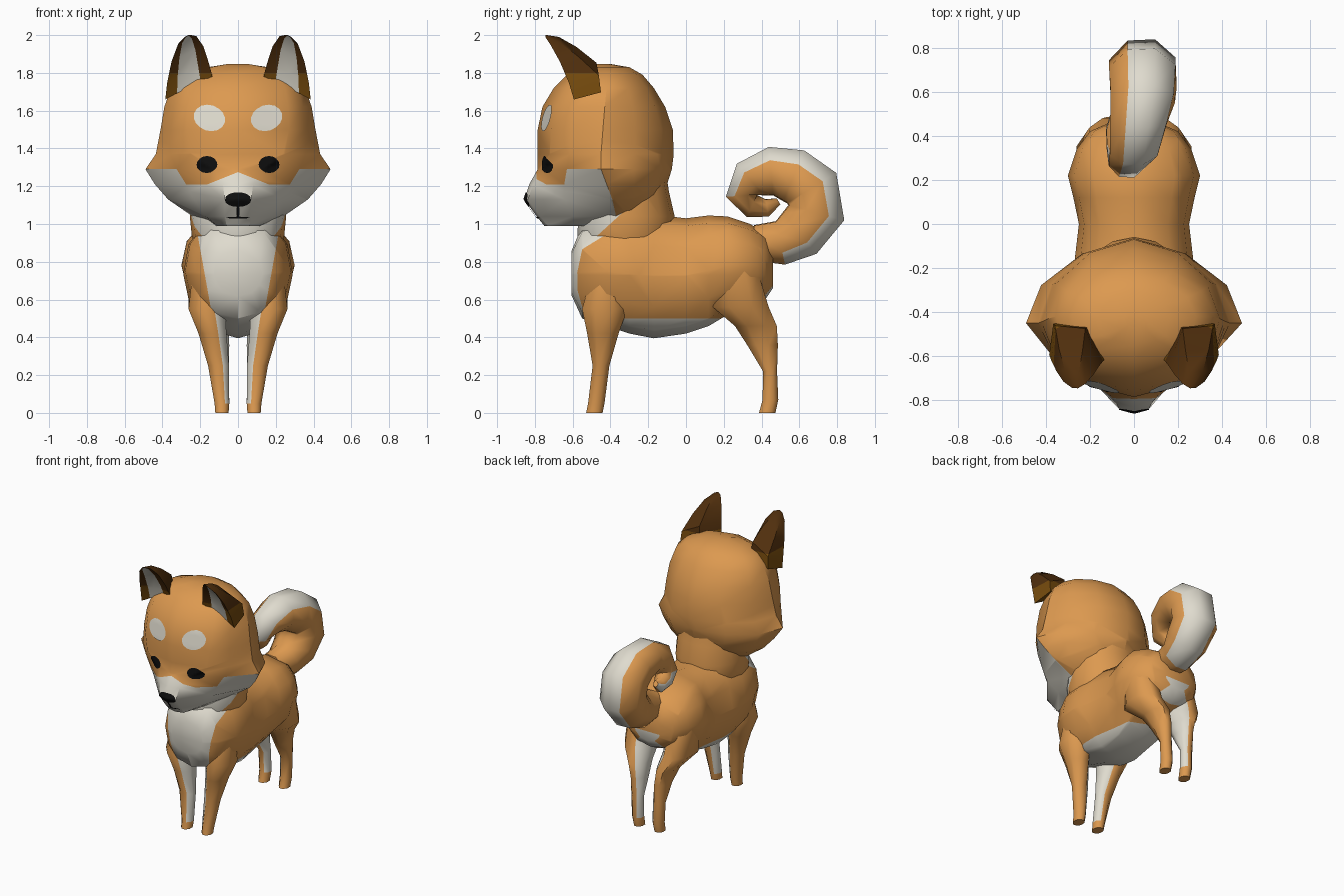
import bpy, bmesh, math
from mathutils import Vector
from mathutils.bvhtree import BVHTree

if "Cube" in bpy.data.objects:
    bpy.data.objects.remove(bpy.data.objects["Cube"])


def material(name, r, g, b):
    m = bpy.data.materials.new(name)
    m.use_nodes = True
    m.diffuse_color = (r, g, b, 1)
    m.node_tree.nodes["Principled BSDF"].inputs["Base Color"].default_value = (r, g, b, 1)
    return m


FUR = material("orange fur", 0.72, 0.32, 0.08)
CREAM = material("cream fur", 0.74, 0.71, 0.62)
BROWN = material("brown ear", 0.18, 0.07, 0.004)
DARK = material("dark brown ear tip", 0.08, 0.028, 0.004)
BLACK = material("black", 0.005, 0.005, 0.005)


def finish(name, bm, mats, angle=60):
    me = bpy.data.meshes.new(name)
    bm.to_mesh(me)
    bm.free()
    ob = bpy.data.objects.new(name, me)
    bpy.context.collection.objects.link(ob)
    for m in mats:
        me.materials.append(m)
    bpy.ops.object.select_all(action="DESELECT")
    ob.select_set(True)
    bpy.context.view_layer.objects.active = ob
    bpy.ops.object.shade_smooth_by_angle(angle=math.radians(angle))
    return ob


def loft(name, rings, mats, rule, cuts=(), angle=60):
    """Skin closed rings; rule(centre, normal, column) picks the colour slot."""
    bm = bmesh.new()
    rows = [[bm.verts.new(p) for p in ring] for ring in rings]
    n = len(rows[0])
    for a, b in zip(rows, rows[1:]):
        for j in range(n):
            k = (j + 1) % n
            bm.faces.new((a[j], a[k], b[k], b[j])).material_index = j
    for cap in (rows[0], rows[-1]):
        bm.faces.new(cap).material_index = n
    bmesh.ops.recalc_face_normals(bm, faces=bm.faces)
    for co, no in cuts:
        geom = bm.verts[:] + bm.edges[:] + bm.faces[:]
        bmesh.ops.bisect_plane(bm, geom=geom, plane_co=co, plane_no=no)
    bm.normal_update()
    for f in bm.faces:
        f.material_index = rule(f.calc_center_median(), f.normal, f.material_index)
    return finish(name, bm, mats, angle)


def circle(n, shift=0.0):
    return [(math.cos(a), math.sin(a)) for a in
            (2 * math.pi * i / n + math.radians(shift) for i in range(n))]


def upright(rows, side=1, n=8):
    """Horizontal oval rings from rows of (z, y, x, y radius, x radius)."""
    return [[(side * (x + rx * c), y + ry * s, z) for c, s in circle(n, 22.5)]
            for z, y, x, ry, rx in rows]


# Body: oval sections (y, top, bottom, half width), squarer above the middle
BODY = [(-0.605, 0.86, 0.62, 0.13), (-0.55, 0.99, 0.5, 0.22), (-0.42, 1.04, 0.46, 0.28),
        (-0.3, 1.05, 0.42, 0.29), (-0.17, 1.05, 0.395, 0.27), (0, 1.03, 0.42, 0.25),
        (0.12, 1.045, 0.46, 0.275), (0.22, 1.04, 0.52, 0.3), (0.34, 1.0, 0.56, 0.26),
        (0.42, 0.95, 0.6, 0.2), (0.46, 0.86, 0.66, 0.11)]
body_rings = [[(w * math.copysign(abs(c) ** (0.7 if s > 0.1 else 0.85), c), y,
                (t + b) / 2 + (t - b) / 2 * s) for c, s in circle(12)] for y, t, b, w in BODY]


def body_rule(c, n, j):
    chest = c.y < -0.35 and abs(c.x) < 0.215 - 0.18 * (0.95 - c.z) and n.y < -0.15
    belly = c.z < 0.5 and c.y < 0.2
    rump = c.y > 0.38 and c.z < 0.73 and abs(c.x) < 0.1
    return int(chest or belly or rump)


loft("body", body_rings, [FUR, CREAM], body_rule,
     [((0.215, 0, 0.95), (1, 0, -0.18)), ((-0.215, 0, 0.95), (1, 0, 0.18)),
      ((0, 0, 0.5), (0, 0, 1)), ((0, 0.38, 0), (0, 1, 0)), ((0, 0, 0.73), (0, 0, 1))])

# Neck with cream throat
NECK = [(0.75, -0.32, 0, 0.19, 0.18), (0.94, -0.32, 0, 0.255, 0.245),
        (1.04, -0.315, 0, 0.255, 0.255), (1.17, -0.32, 0, 0.23, 0.25), (1.3, -0.33, 0, 0.22, 0.25)]
throat = lambda c, n, j: int(c.y < -0.38 - 1.1 * (1.02 - c.z))
loft("neck", upright(NECK, n=16), [FUR, CREAM], throat, [((0, -0.38, 1.02), (0, 1, -1.1))])

# Legs with cream inner sides
FRONT = [(0, -0.485, 0.085, 0.047, 0.038), (0.05, -0.475, 0.085, 0.047, 0.042),
         (0.25, -0.45, 0.103, 0.048, 0.06), (0.42, -0.44, 0.135, 0.09, 0.08),
         (0.55, -0.43, 0.165, 0.13, 0.105), (0.72, -0.41, 0.16, 0.1, 0.09)]
HIND = [(0, 0.43, 0.085, 0.047, 0.038), (0.07, 0.447, 0.085, 0.045, 0.042),
        (0.22, 0.445, 0.09, 0.04, 0.045), (0.36, 0.405, 0.097, 0.088, 0.055),
        (0.46, 0.37, 0.115, 0.12, 0.07), (0.56, 0.29, 0.16, 0.16, 0.11),
        (0.75, 0.26, 0.17, 0.13, 0.1)]
for side, word in ((1, "left"), (-1, "right")):
    inner = lambda c, n, j: int(n.x * side < -0.6 and c.z > 0.05)
    loft(f"{word}_front_leg", upright(FRONT, side), [FUR, CREAM], inner)
    loft(f"{word}_hind_leg", upright(HIND, side), [FUR, CREAM], inner)

# Head: levels (z, front y, face half width, cheek x, cheek y, back y)
HEAD = [(0.99, -0.75, 0.06, 0.13, -0.37, -0.33), (1.04, -0.79, 0.07, 0.24, -0.37, -0.22),
        (1.13, -0.855, 0.07, 0.37, -0.39, -0.14), (1.21, -0.83, 0.08, 0.44, -0.42, -0.1),
        (1.29, -0.785, 0.13, 0.49, -0.45, -0.075), (1.37, -0.785, 0.25, 0.435, -0.45, -0.065),
        (1.5, -0.785, 0.27, 0.41, -0.44, -0.07), (1.62, -0.76, 0.265, 0.39, -0.43, -0.11),
        (1.72, -0.7, 0.25, 0.355, -0.42, -0.17), (1.79, -0.63, 0.2, 0.28, -0.42, -0.23),
        (1.83, -0.55, 0.1, 0.16, -0.43, -0.3), (1.847, -0.47, 0.03, 0.05, -0.43, -0.4)]


def head_ring(z, yf, xf, xs, ys, yb):
    edge = yf + 0.26 * xf
    half = [(xf, edge), ((xf + xs) / 2 + 0.015, (edge + ys) / 2 - 0.03), (xs, ys)]
    half += [(xs * u, ys + (yb - ys) * v) for u, v in ((0.86, 0.46), (0.48, 0.84))]
    loop = [(0, yf)] + half + [(0, yb)] + [(-x, y) for x, y in reversed(half)]
    return [(x, y, z) for x, y in loop]


def head_rule(c, n, j):
    front, cheek = j in (0, 1, 10, 11), j in (2, 9)
    muzzle = front and c.z < max(1.21, 1.275 - 0.4 * abs(c.x))
    return int(c.z < 1.29 and (muzzle or cheek or j == 12))


head = loft("head", [head_ring(*r) for r in HEAD], [FUR, CREAM], head_rule,
            [((0, 0, 1.275), (s, 0, 1)) for s in (0.4, -0.4)], 35)

# Ears: brown shell, darker toward the tip, cream hollow in front
EAR = [((0.26, -0.605, 1.72), 0.145, 0.145), ((0.265, -0.63, 1.8), 0.128, 0.16),
       ((0.268, -0.675, 1.9), 0.098, 0.1), ((0.27, -0.72, 1.97), 0.058, 0.05),
       ((0.268, -0.745, 1.995), 0.015, 0.012)]
SHELL = [(1, 0), (0.85, 1), (-0.4, 1), (-1, 0), (-0.5, 0.1), (0.5, 0.1)]
ear_rule = lambda c, n, j: 2 if j == 4 else int(c.z > 1.8)
for side, word in ((1, "left"), (-1, "right")):
    rings = []
    for c, w, d in EAR:
        pts = [Vector(c) + Vector((0.86, 0.08, -0.42)) * w * u + Vector((0, 1, 0.2)) * d * v
               for u, v in SHELL]
        rings.append([(side * p.x, p.y, p.z) for p in pts])
    loft(f"{word}_ear", rings, [BROWN, DARK, CREAM], ear_rule, [((0, 0, 1.8), (0, 0, 1))], 40)

# Curled tail: path of (x, y, z, radius), cream along the outer edge
TAIL = [(0.02, 0.36, 0.9, 0.1), (0.03, 0.5, 0.9, 0.125), (0.04, 0.6, 0.95, 0.15),
        (0.04, 0.69, 1.06, 0.163), (0.04, 0.665, 1.19, 0.163), (0.04, 0.57, 1.255, 0.155),
        (0.02, 0.45, 1.28, 0.137), (0, 0.34, 1.235, 0.117), (-0.03, 0.295, 1.15, 0.09),
        (-0.06, 0.35, 1.095, 0.068), (-0.08, 0.43, 1.085, 0.05), (-0.09, 0.49, 1.12, 0.02)]
path = [Vector(p[:3]) for p in TAIL]
across = Vector((1, 0, 0))
tail_rings = []
for i, p in enumerate(path):
    along = path[min(i + 1, len(path) - 1)] - path[max(i - 1, 0)]
    outward = along.cross(across).normalized()
    tail_rings.append([p + (across * c + outward * s) * TAIL[i][3] for c, s in circle(8, -20)])


def tail_rule(c, n, j):
    if c.y < 0.5 and 1 < c.z < 1.13:
        return int(j in (3, 4))
    return int(j in (1, 2) and not (c.z < 0.93 and c.y < 0.46))


loft("tail", tail_rings, [FUR, CREAM], tail_rule)

# Face markings: thin patches laid on the head surface
hb = bmesh.new()
hb.from_mesh(head.data)
surface = BVHTree.FromBMesh(hb)
hb.free()


def patch(name, x, z, rx, rz, mat, tilt=0.0):
    bm = bmesh.new()

    def lay(u, v):
        px = x + u * rx * math.cos(tilt) - v * rz * math.sin(tilt)
        pz = z + u * rx * math.sin(tilt) + v * rz * math.cos(tilt)
        hit, normal = surface.ray_cast(Vector((px, -2, pz)), Vector((0, 1, 0)))[:2]
        return bm.verts.new(hit + normal * 0.006)

    mid = lay(0, 0)
    rows = [[lay(c * k / 4, s * k / 4) for c, s in circle(16)] for k in range(1, 5)]
    for j in range(16):
        k = (j + 1) % 16
        bm.faces.new((mid, rows[0][j], rows[0][k]))
        for a, b in zip(rows, rows[1:]):
            bm.faces.new((a[j], b[j], b[k], a[k]))
    finish(name, bm, [mat])


for side, word in ((1, "left"), (-1, "right")):
    patch(f"{word}_eye", side * 0.162, 1.315, 0.054, 0.045, BLACK)
    patch(f"{word}_brow_spot", side * 0.15, 1.56, 0.085, 0.067, CREAM, side * 0.3)
patch("nose", 0, 1.13, 0.068, 0.036, BLACK)
patch("mouth_groove", 0, 1.07, 0.007, 0.035, BLACK)
patch("mouth_line", 0, 1.037, 0.06, 0.005, BLACK)
